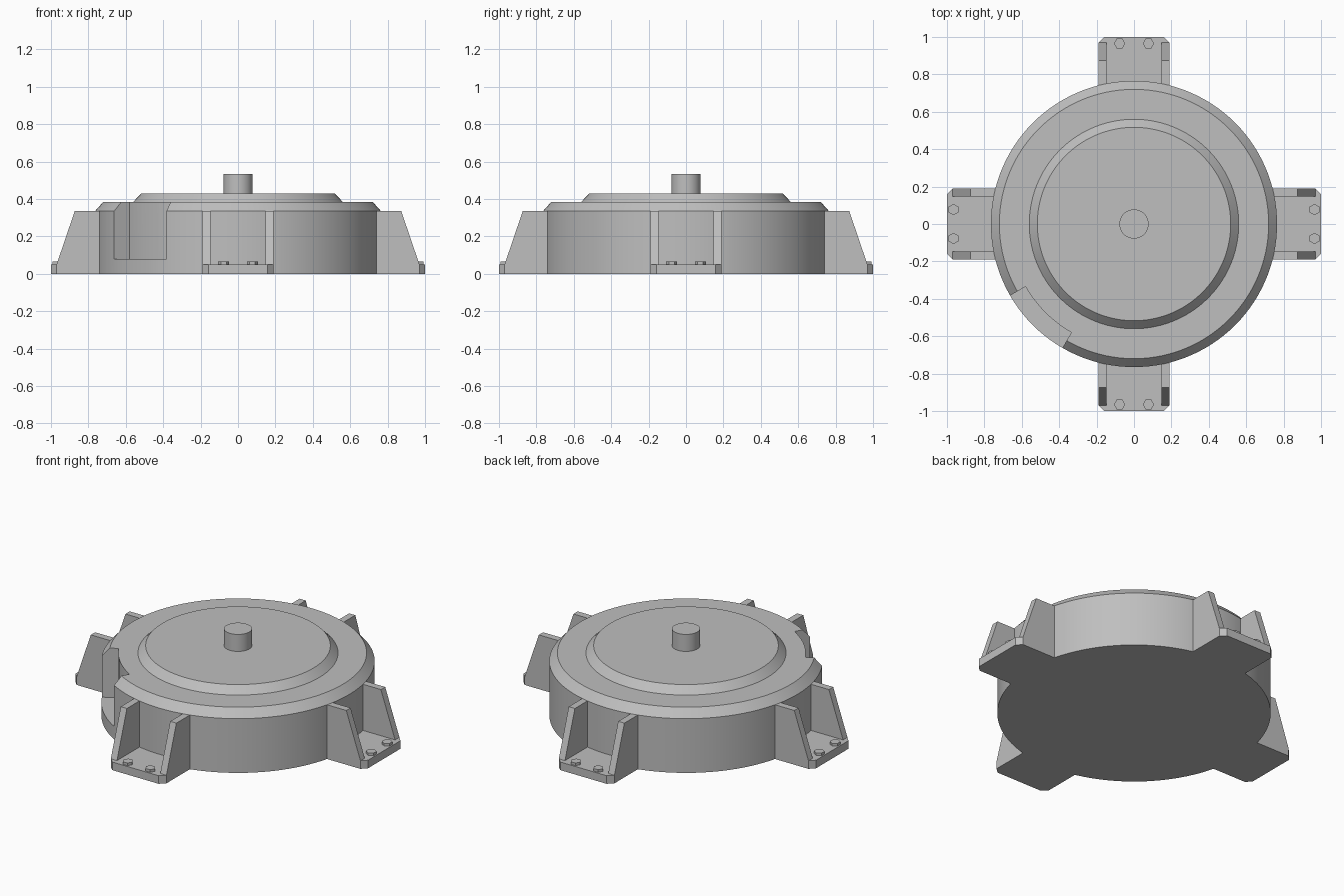
import bpy, bmesh, math
from mathutils import Matrix, Vector

old = bpy.data.objects.get("Cube")
if old:
    bpy.data.objects.remove(old, do_unlink=True)

# One grey for every part
grey = bpy.data.materials.new("plain grey")
grey.use_nodes = True
COLOUR = (0.52, 0.52, 0.52, 1)
grey.diffuse_color = COLOUR
grey.node_tree.nodes["Principled BSDF"].inputs["Base Color"].default_value = COLOUR

SEGMENTS = 120
BODY_R = 0.765
BODY_TOP = 0.335
FOOT_TOP = 0.05
FOOT_HALF = 0.19


def finish(bm, name, smooth=False):
    bmesh.ops.remove_doubles(bm, verts=bm.verts, dist=1e-5)
    bmesh.ops.recalc_face_normals(bm, faces=bm.faces)
    mesh = bpy.data.meshes.new(name)
    bm.to_mesh(mesh)
    bm.free()
    obj = bpy.data.objects.new(name, mesh)
    mesh.materials.append(grey)
    bpy.context.collection.objects.link(obj)
    if smooth:
        smooth_by_angle(obj)
    return obj


def smooth_by_angle(obj):
    bpy.ops.object.select_all(action="DESELECT")
    obj.select_set(True)
    bpy.context.view_layer.objects.active = obj
    bpy.ops.object.shade_smooth_by_angle(angle=math.radians(25))


def lathe(profile, name, smooth=True):
    """Revolve (radius, z) points around the z axis."""
    bm = bmesh.new()
    verts = [bm.verts.new((r, 0, z)) for r, z in profile]
    edges = [bm.edges.new(pair) for pair in zip(verts, verts[1:])]
    bmesh.ops.spin(bm, geom=verts + edges, cent=(0, 0, 0), axis=(0, 0, 1),
                   angle=math.tau, steps=SEGMENTS)
    return finish(bm, name, smooth)


def prism(points, direction, name, matrix=Matrix()):
    """Extrude a flat outline along a direction."""
    bm = bmesh.new()
    face = bm.faces.new([bm.verts.new(p) for p in points])
    grown = bmesh.ops.extrude_face_region(bm, geom=[face], use_keep_orig=True)
    moved = [v for v in grown["geom"] if isinstance(v, bmesh.types.BMVert)]
    bmesh.ops.translate(bm, verts=moved, vec=Vector(direction))
    bm.transform(matrix)
    return finish(bm, name)


# Round housing with a bevelled rim
housing = lathe([(0, 0), (BODY_R, 0), (BODY_R, BODY_TOP), (0.72, 0.385), (0, 0.385)],
                "housing", smooth=False)

# Notch in the housing wall
angles = [math.radians(210 + 3 * i) for i in range(11)]
outline = [(r * math.cos(a), r * math.sin(a), 0.08)
           for r, sweep in ((0.67, angles), (0.9, angles[::-1])) for a in sweep]
cutter = prism(outline, (0, 0, 0.5), "notch_cutter")
cutter.hide_render = True
cut = housing.modifiers.new("notch", "BOOLEAN")
cut.operation = "DIFFERENCE"
cut.solver = "EXACT"
cut.object = cutter
bpy.context.view_layer.objects.active = housing
housing.select_set(True)
bpy.ops.object.modifier_apply(modifier=cut.name)
bpy.data.objects.remove(cutter, do_unlink=True)
smooth_by_angle(housing)

# Raised lid and shaft
lathe([(0, 0.38), (0.56, 0.38), (0.56, 0.385), (0.517, 0.43), (0, 0.43)], "lid")
lathe([(0, 0.42), (0.078, 0.42), (0.078, 0.535), (0, 0.535)], "shaft")

# Four mounting feet, each with two gussets and two hex bolts
for turn, side in enumerate(("left", "back", "right", "front")):
    spin = Matrix.Rotation(turn * math.pi / 2, 4, "Z")

    plate = [(0.7, -FOOT_HALF, 0), (0.97, -FOOT_HALF, 0), (1, -0.158, 0),
             (1, 0.158, 0), (0.97, FOOT_HALF, 0), (0.7, FOOT_HALF, 0)]
    prism(plate, (0, 0, FOOT_TOP), side + "_foot", spin)

    for sign, label in ((-1, "a"), (1, "b")):
        y = sign * FOOT_HALF
        rib = [(0.7, y, FOOT_TOP), (0.97, y, FOOT_TOP),
               (0.873, y, BODY_TOP), (0.7, y, BODY_TOP)]
        prism(rib, (0, -sign * 0.042, 0), f"{side}_gusset_{label}", spin)

        head = [(0.965 + 0.03 * math.sin(k * math.pi / 3),
                 sign * 0.077 + 0.03 * math.cos(k * math.pi / 3), FOOT_TOP)
                for k in range(6)]
        prism(head, (0, 0, 0.016), f"{side}_bolt_{label}", spin)
